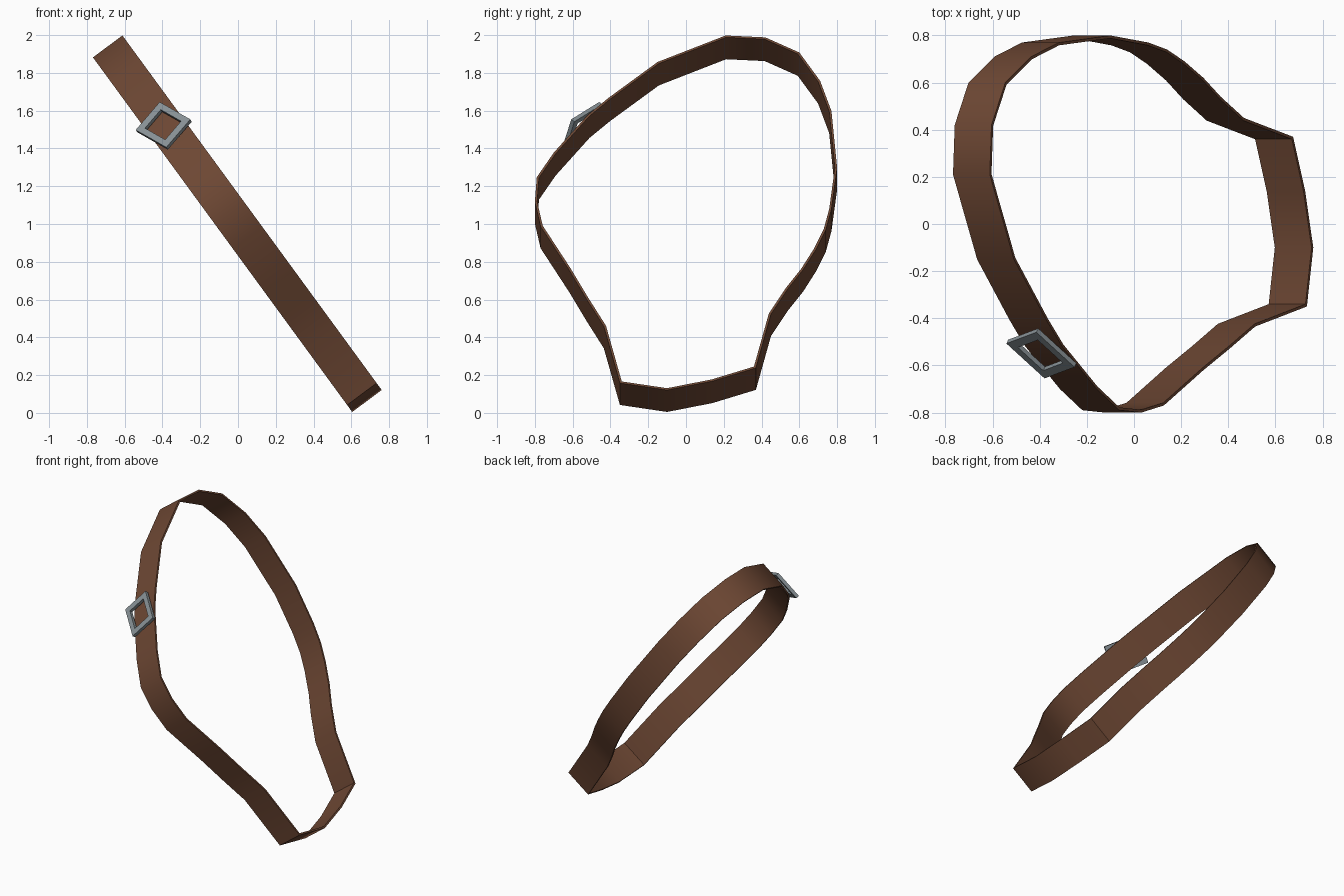
import bpy
import bmesh
from math import radians
from mathutils import Vector

cube = bpy.data.objects.get("Cube")
if cube:
    bpy.data.objects.remove(cube)


def material(name, color):
    mat = bpy.data.materials.new(name)
    mat.use_nodes = True
    mat.diffuse_color = color
    mat.node_tree.nodes["Principled BSDF"].inputs["Base Color"].default_value = color
    return mat


def make_object(name, bm, mat):
    mesh = bpy.data.meshes.new(name)
    bm.to_mesh(mesh)
    bm.free()
    mesh.materials.append(mat)
    obj = bpy.data.objects.new(name, mesh)
    bpy.context.collection.objects.link(obj)
    bpy.ops.object.select_all(action='DESELECT')
    obj.select_set(True)
    bpy.context.view_layer.objects.active = obj
    return obj


def thicken(obj, thickness, offset):
    mod = obj.modifiers.new("thickness", 'SOLIDIFY')
    mod.thickness = thickness
    mod.offset = offset
    mod.use_even_offset = True
    bpy.ops.object.modifier_apply(modifier=mod.name)


leather = material("brown leather", (0.155, 0.064, 0.034, 1))
metal = material("grey metal", (0.25, 0.29, 0.31, 1))

# Strap: loop outline as (y, z) of its centre line, lying in a tilted plane
outline = [
    (0.21, 1.94), (0.42, 1.93), (0.60, 1.85), (0.71, 1.70), (0.77, 1.54),
    (0.80, 1.24), (0.77, 1.02), (0.74, 0.91), (0.69, 0.81), (0.62, 0.70),
    (0.54, 0.60), (0.45, 0.465), (0.37, 0.18), (0.14, 0.11), (-0.10, 0.063),
    (-0.35, 0.10), (-0.435, 0.40), (-0.53, 0.55), (-0.62, 0.70),
    (-0.77, 0.93), (-0.80, 1.06), (-0.79, 1.19), (-0.70, 1.32),
    (-0.52, 1.52), (-0.41, 1.61), (-0.15, 1.80),
]
half_width = Vector((0.078, 0, 0.058))
bm = bmesh.new()
rows = []
for y, z in outline:
    centre = Vector((0.685 - (z - 0.06) * 0.7314, y, z))
    rows.append((bm.verts.new(centre - half_width), bm.verts.new(centre + half_width)))
for (lo, hi), (next_lo, next_hi) in zip(rows, rows[1:] + rows[:1]):
    bm.faces.new((lo, hi, next_hi, next_lo))
strap = make_object("strap", bm, leather)
thicken(strap, 0.012, -1)
bpy.ops.object.shade_smooth_by_angle(angle=radians(35))

# Buckle: rectangular frame lying just above the strap
centre = Vector((-0.393, -0.549, 1.52))
across = Vector((0.127, 0.048, 0.148)) / 2
along = Vector((0.162, -0.148, -0.092)) / 2
bm = bmesh.new()
corners = [(-1, -1), (1, -1), (1, 1), (-1, 1)]
rings = [[bm.verts.new(centre + across * a * s + along * b * s) for a, b in corners]
         for s in (1, 0.66)]
for i in range(4):
    j = (i + 1) % 4
    bm.faces.new((rings[0][i], rings[1][i], rings[1][j], rings[0][j]))
buckle = make_object("buckle", bm, metal)
thicken(buckle, 0.022, 0)
